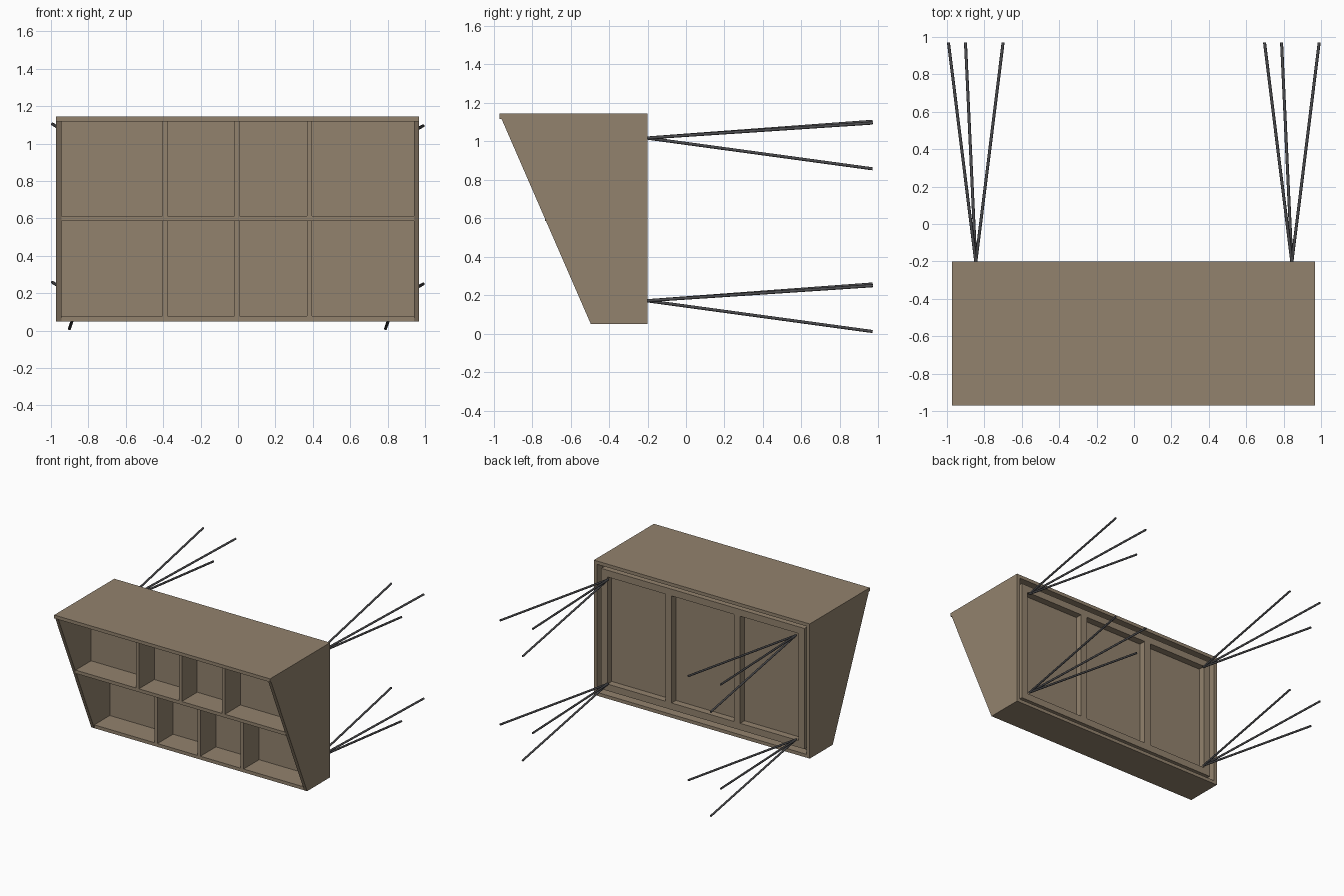
import bpy, bmesh
from mathutils import Vector

if "Cube" in bpy.data.objects:
    bpy.data.objects.remove(bpy.data.objects["Cube"])


def material(name, rgb):
    m = bpy.data.materials.new(name)
    m.diffuse_color = (*rgb, 1)
    m.use_nodes = True
    m.node_tree.nodes["Principled BSDF"].inputs["Base Color"].default_value = m.diffuse_color
    return m


WOOD = material("wood", (0.29, 0.225, 0.155))
STEEL = material("dark_steel", (0.07, 0.07, 0.075))
CX = -0.002            # cabinet centre in x
T = 0.027              # board thickness
HALF = 0.97            # half width of cabinet
Y_BACK, Y_TOP, Y_MID, Y_BOT = -0.2, -0.971, -0.734, -0.495
Z0, Z1 = 0.05, 1.144
SHELF_LO, SHELF_HI = 0.586, 0.613
Y_LOW_BACK, Y_UP_BACK = -0.296, -0.536


def link(name, bm, mat):
    bmesh.ops.recalc_face_normals(bm, faces=bm.faces)
    me = bpy.data.meshes.new(name)
    bm.to_mesh(me)
    bm.free()
    ob = bpy.data.objects.new(name, me)
    bpy.context.collection.objects.link(ob)
    me.materials.append(mat)
    return ob


def prism(name, profile, x0, x1):
    """Extrude a (y, z) profile from x0 to x1."""
    bm = bmesh.new()
    f = bm.faces.new([bm.verts.new((CX + x0, y, z)) for y, z in profile])
    r = bmesh.ops.extrude_face_region(bm, geom=[f])
    vs = [v for v in r["geom"] if isinstance(v, bmesh.types.BMVert)]
    bmesh.ops.translate(bm, verts=vs, vec=(x1 - x0, 0, 0))
    return link(name, bm, WOOD)


def board(name, x, y, z):
    return prism(name, [(y[0], z[0]), (y[1], z[0]), (y[1], z[1]), (y[0], z[1])], *x)


def rod(name, a, b, r=0.008):
    a, b = Vector(a), Vector(b)
    bm = bmesh.new()
    bmesh.ops.create_cone(bm, cap_ends=True, segments=12, radius1=r, radius2=r,
                          depth=(b - a).length)
    ob = link(name, bm, STEEL)
    ob.location = (a + b) / 2
    ob.rotation_euler = (b - a).to_track_quat('Z', 'Y').to_euler()
    for p in ob.data.polygons:
        p.use_smooth = len(p.vertices) == 4


# carcass: slanted side panels, top, bottom and middle shelf
z_side = Z1 - T
y_side = Y_BOT + (Y_TOP - Y_BOT) * (z_side - Z0) / (Z1 - Z0)
side = [(Y_BACK, Z0), (Y_BACK, z_side), (y_side, z_side), (Y_BOT, Z0)]
IN = HALF - T
prism("left_side_panel", side, -HALF, -IN)
prism("right_side_panel", side, IN, HALF)
board("top_board", (-HALF, HALF), (Y_TOP, Y_BACK), (z_side, Z1))
board("bottom_board", (-IN, IN), (Y_BOT, Y_BACK), (Z0, Z0 + T))
board("middle_shelf", (-IN, IN), (Y_MID, Y_LOW_BACK), (SHELF_LO, SHELF_HI))

# back panels: full-height rear sheet and shallower upper one
board("rear_panel", (-IN, IN), (Y_LOW_BACK, Y_LOW_BACK + T), (Z0 + T, z_side))
board("upper_back_panel", (-IN, IN), (Y_UP_BACK, Y_UP_BACK + T), (SHELF_HI, z_side))

# compartment dividers
for i, x in enumerate((-0.388, -0.003, 0.385)):
    xs = (x - T / 2, x + T / 2)
    board(f"upper_divider_{i}", xs, (Y_MID, Y_UP_BACK), (SHELF_HI, z_side))
    board(f"lower_divider_{i}", xs, (Y_BOT, Y_LOW_BACK), (Z0 + T, SHELF_LO))

# recessed support frame on the back
FY = (Y_LOW_BACK + T, -0.213)
OUT, INN, W = 0.913, 0.858, 0.055
zb, zt = Z0 + 0.057, Z1 - 0.057
board("frame_bottom_rail", (-OUT, OUT), FY, (zb, zb + W))
board("frame_top_rail", (-OUT, OUT), FY, (zt - W, zt))
for n, x in (("left_post", -INN - W), ("left_stud", -0.336),
             ("right_stud", 0.281), ("right_post", INN)):
    board("frame_" + n, (x, x + W), FY, (zb + W, zt - W))

# four clusters of three splayed anchor rods
for cx in (-0.846, 0.844):
    for cz in (1.017, 0.171):
        for i, (dx, dz) in enumerate(((-0.146, 0.087), (0.146, 0.078), (-0.055, -0.16))):
            rod(f"anchor_rod_{i}", (cx, -0.205, cz), (cx + dx, 0.97, cz + dz))
